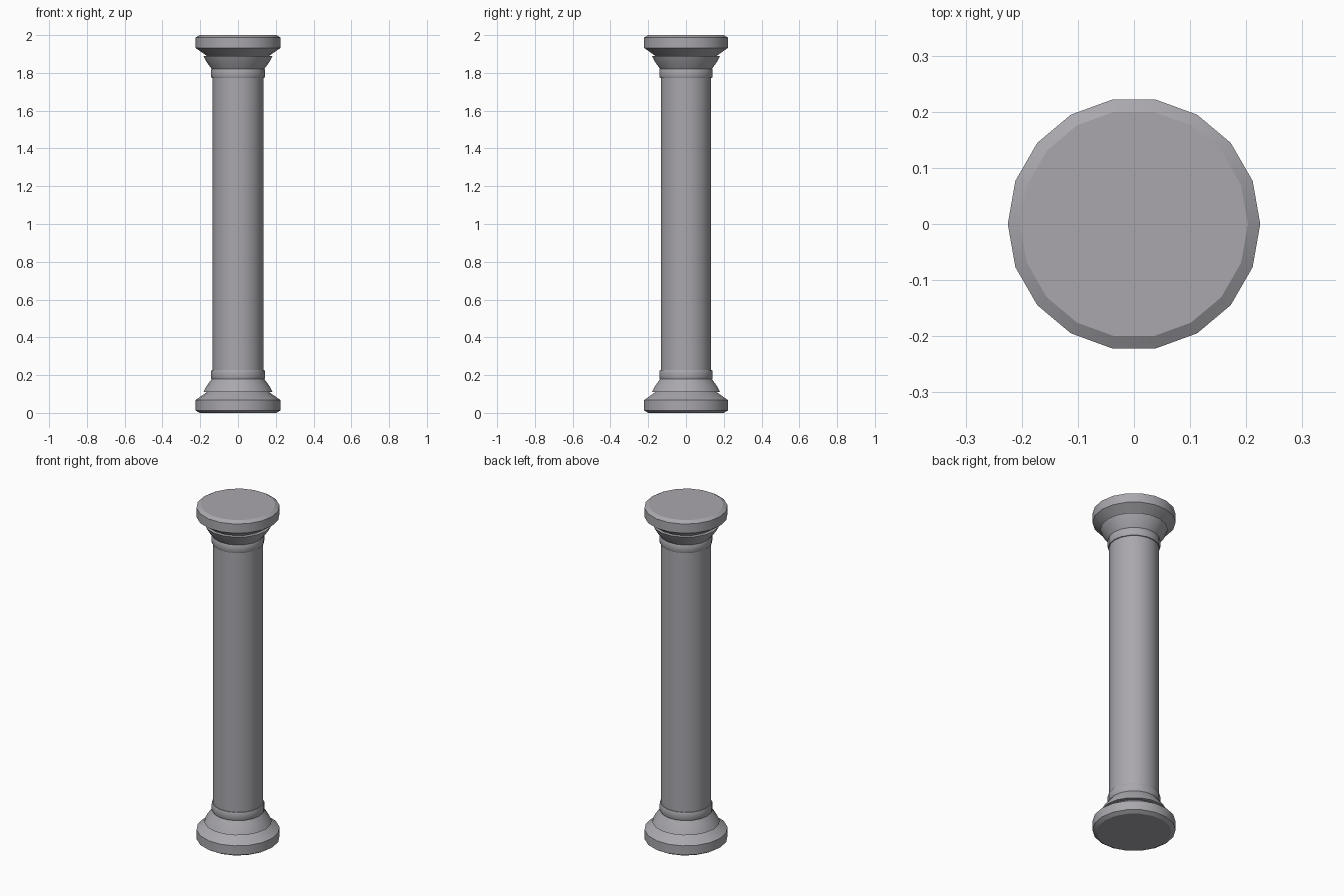
import bpy
import bmesh
import math

SIDES = 18
HEIGHT = 2.0

cube = bpy.data.objects.get("Cube")
if cube:
    bpy.data.objects.remove(cube, do_unlink=True)

# Single stone colour
stone = bpy.data.materials.new("grey stone")
stone.use_nodes = True
colour = (0.40, 0.39, 0.42, 1.0)
stone.diffuse_color = colour
stone.node_tree.nodes["Principled BSDF"].inputs["Base Color"].default_value = colour


def lathe(name, profile, flip=False):
    """Turn a (radius, height) profile around z; flip mirrors it top to bottom."""
    bm = bmesh.new()
    rings = []
    for radius, z in profile:
        z = HEIGHT - z if flip else z
        rings.append([bm.verts.new((radius * math.cos(a), radius * math.sin(a), z))
                      for a in (math.tau * i / SIDES for i in range(SIDES))])
    for low, high in zip(rings, rings[1:]):
        for i in range(SIDES):
            j = (i + 1) % SIDES
            bm.faces.new((low[i], low[j], high[j], high[i]))
    bm.faces.new(rings[0])
    bm.faces.new(rings[-1])
    bmesh.ops.recalc_face_normals(bm, faces=bm.faces)
    mesh = bpy.data.meshes.new(name)
    bm.to_mesh(mesh)
    bm.free()
    mesh.materials.append(stone)
    obj = bpy.data.objects.new(name, mesh)
    bpy.context.collection.objects.link(obj)
    bpy.ops.object.select_all(action='DESELECT')
    obj.select_set(True)
    bpy.context.view_layer.objects.active = obj
    bpy.ops.object.shade_smooth_by_angle(angle=math.radians(28))
    return obj


# Chamfered disc, sloping shoulder, projecting ledge and flared neck
foot = [(0.203, 0), (0.225, 0.013), (0.225, 0.068), (0.165, 0.11),
        (0.183, 0.111), (0.168, 0.14), (0.135, 0.185)]
# Raised band with softened edges
band = [(0.134, 0.178), (0.14, 0.178), (0.143, 0.184),
        (0.143, 0.22), (0.14, 0.226), (0.134, 0.226)]

lathe("shaft", [(0.135, 0.18), (0.135, HEIGHT - 0.18)])
for part, collar, flip in (("base", "lower_collar", False),
                           ("capital", "upper_collar", True)):
    lathe(part, foot, flip)
    lathe(collar, band, flip)
